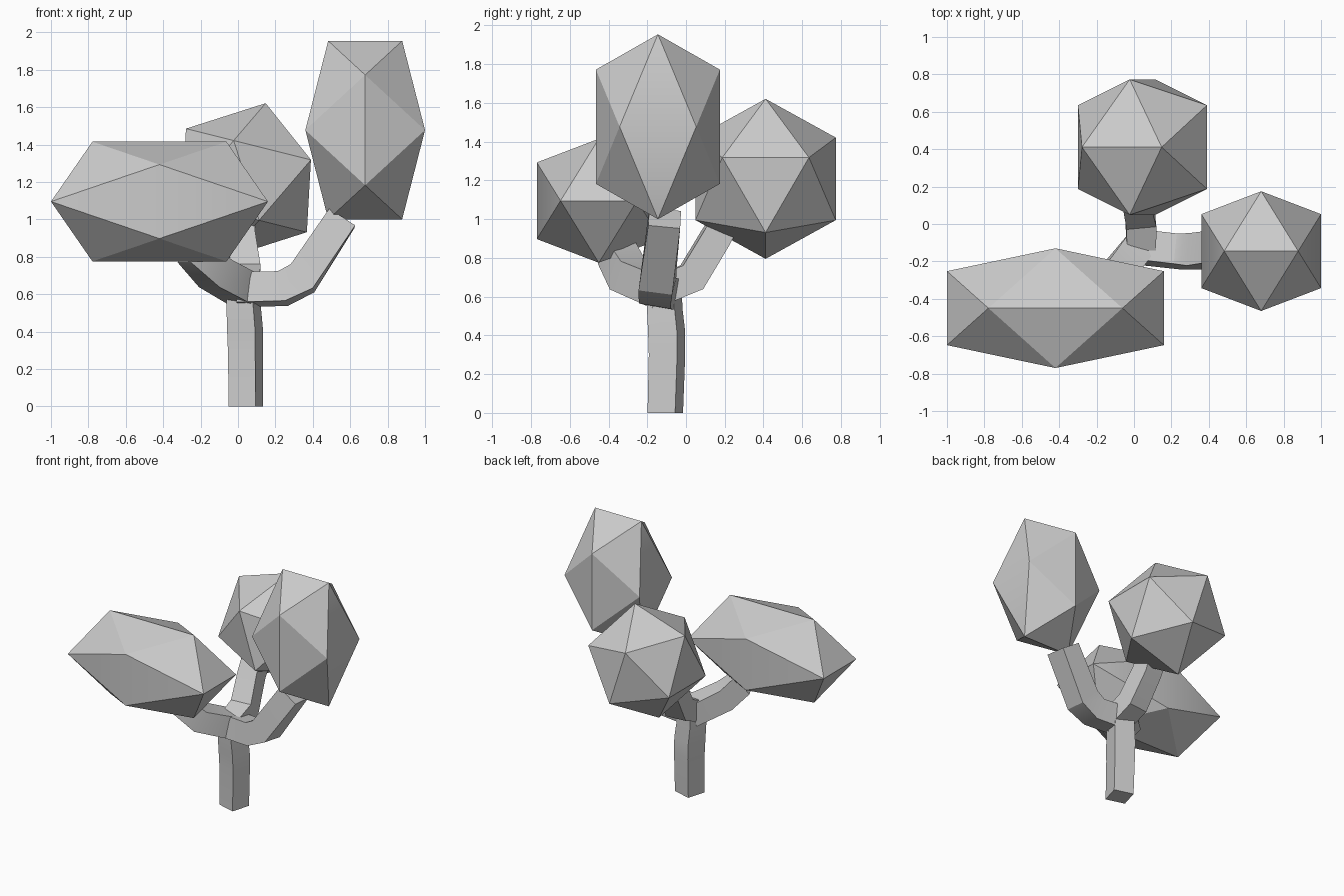
import bpy, bmesh, math
from mathutils import Vector, Matrix

if "Cube" in bpy.data.objects:
    bpy.data.objects.remove(bpy.data.objects["Cube"])

PHI = (1 + 5 ** 0.5) / 2


def finish(bm, name):
    bmesh.ops.recalc_face_normals(bm, faces=bm.faces)
    mesh = bpy.data.meshes.new(name)
    bm.to_mesh(mesh)
    bm.free()
    ob = bpy.data.objects.new(name, mesh)
    bpy.context.collection.objects.link(ob)
    bpy.ops.object.select_all(action='DESELECT')
    ob.select_set(True)
    bpy.context.view_layer.objects.active = ob
    bpy.ops.object.shade_smooth_by_angle(angle=math.radians(30))
    return ob


def foliage(name, centre, half, tilt=0):
    """Icosahedron stretched to the given half extents, tilted about y."""
    bm = bmesh.new()
    for a in (-1, 1):
        for b in (-1 / PHI, 1 / PHI):
            for p in ((a, b, 0), (b, 0, a), (0, a, b)):
                bm.verts.new([c * h for c, h in zip(p, half)])
    bmesh.ops.convex_hull(bm, input=bm.verts)
    bm.transform(Matrix.Translation(centre) @ Matrix.Rotation(math.radians(-tilt), 4, 'Y'))
    return finish(bm, name)


def limb(name, nodes, roll, ref, flat_start=False):
    """Square tube through (point, size) nodes with mitred bends."""
    pts = [Vector(p) for p, _ in nodes]
    bm = bmesh.new()
    rings = []
    for i, (p, size) in enumerate(nodes):
        before = (pts[i] - pts[max(i - 1, 0)]).normalized()
        after = (pts[min(i + 1, len(pts) - 1)] - pts[i]).normalized()
        t = (before + after).normalized()
        if flat_start:
            t = Vector((0, 0, 1))
        side = t.cross(Vector(ref)).normalized()
        up = side.cross(t)
        ring = []
        for k in range(4):
            a = math.radians(45 + 90 * k + roll)
            off = (side * math.cos(a) + up * math.sin(a)) * size * 0.7071
            ring.append(bm.verts.new(pts[i] + off))
        rings.append(ring)
    for r, s in zip(rings, rings[1:]):
        for k in range(4):
            n = (k + 1) % 4
            bm.faces.new((r[k], r[n], s[n], s[k]))
    bm.faces.new(rings[0][::-1])
    bm.faces.new(rings[-1])
    return finish(bm, name)


# Trunk
limb("trunk", [((0.042, -0.107, 0), 0.148), ((0.04, -0.098, 0.3), 0.152),
               ((0.037, -0.1, 0.42), 0.155), ((0.03, -0.11, 0.54), 0.148),
               ((0.03, -0.11, 0.7), 0.14)],
     16, (0, 1, 0), flat_start=True)

# Three branches
limb("right_branch", [((0.0, -0.12, 0.625), 0.165), ((0.24, -0.147, 0.63), 0.165),
                      ((0.345, -0.147, 0.685), 0.175), ((0.555, -0.11, 1.005), 0.165)],
     10, (0, 0, 1))
limb("back_branch", [((0.04, -0.14, 0.63), 0.155), ((0.035, 0.03, 0.7), 0.16),
                     ((0.01, 0.15, 0.9), 0.15), ((0.01, 0.21, 1.0), 0.15)],
     0, (0, 0, 1))
limb("left_branch", [((0.04, -0.1, 0.62), 0.17), ((-0.12, -0.3, 0.71), 0.17),
                     ((-0.24, -0.36, 0.83), 0.16)],
     0, (0, 0, 1))

# Foliage clumps
foliage("left_foliage", (-0.42, -0.45, 1.095), (0.58, 0.32, 0.32))
foliage("right_foliage", (0.68, -0.145, 1.477), (0.32, 0.32, 0.477))
foliage("back_foliage", (0.045, 0.411, 1.208), (0.362, 0.362, 0.362), tilt=17.7)
